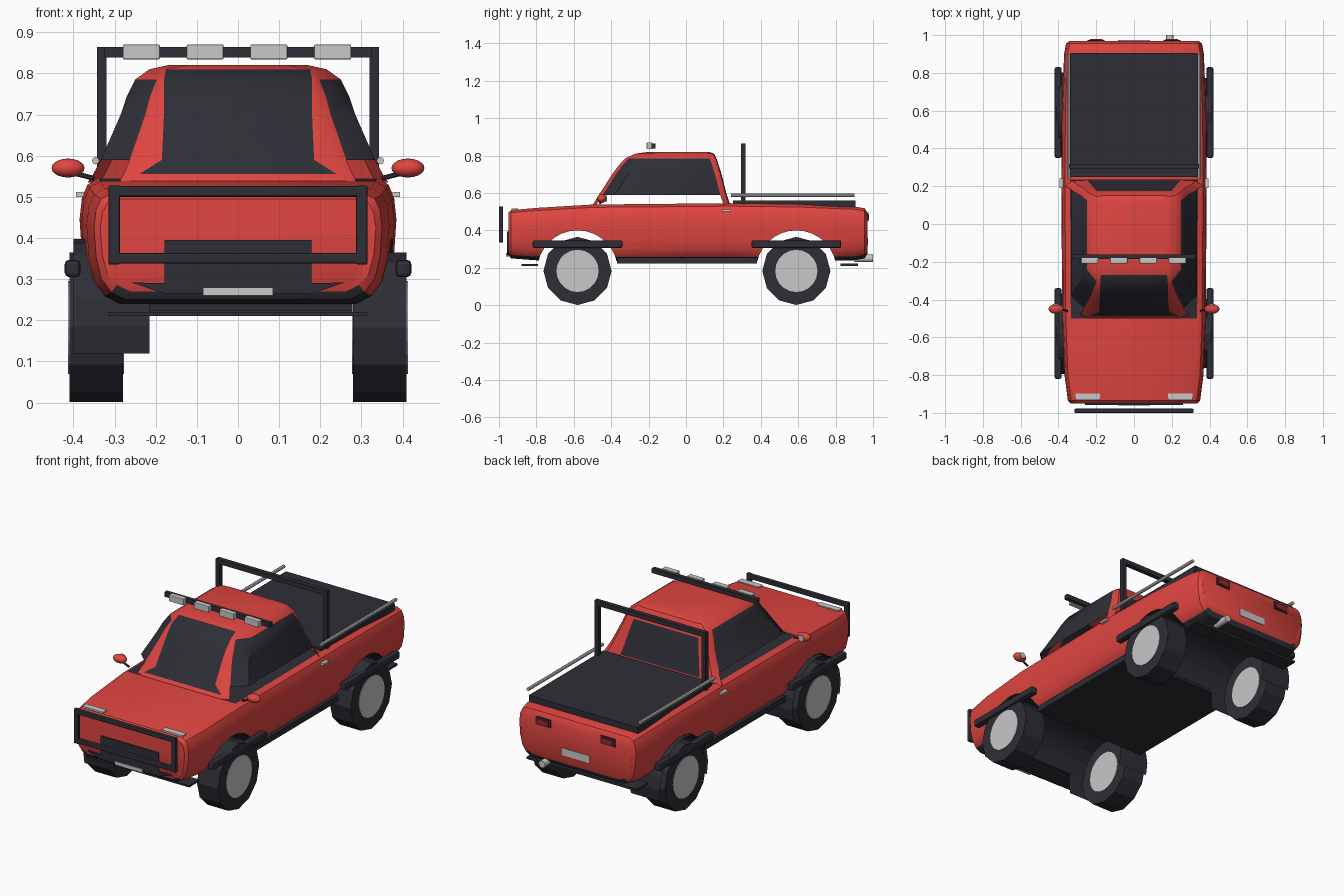
import bpy, bmesh, math
from mathutils import Matrix, Vector

if "Cube" in bpy.data.objects:
    bpy.data.objects.remove(bpy.data.objects["Cube"])


def material(name, rgb):
    m = bpy.data.materials.new(name)
    m.diffuse_color = (*rgb, 1)
    m.use_nodes = True
    m.node_tree.nodes["Principled BSDF"].inputs["Base Color"].default_value = m.diffuse_color
    return m


RED = material("red paint", (0.75, 0.06, 0.052))
DARK = material("dark trim", (0.027, 0.027, 0.037))
GREY = material("light grey", (0.58, 0.58, 0.58))
TAIL = material("dark red lens", (0.35, 0.02, 0.02))


def make(name, bm, mats, smooth=None):
    bmesh.ops.recalc_face_normals(bm, faces=bm.faces)
    me = bpy.data.meshes.new(name)
    bm.to_mesh(me)
    bm.free()
    for m in mats:
        me.materials.append(m)
    ob = bpy.data.objects.new(name, me)
    bpy.context.collection.objects.link(ob)
    if smooth:
        shade(ob, smooth)
    return ob


def shade(ob, angle):
    bpy.ops.object.select_all(action='DESELECT')
    ob.select_set(True)
    bpy.context.view_layer.objects.active = ob
    bpy.ops.object.shade_smooth_by_angle(angle=math.radians(angle))


def box(name, x, y, z, mat, bevel=0):
    """Box from (min, max) ranges on each axis."""
    bm = bmesh.new()
    bmesh.ops.create_cube(bm, size=1)
    for v in bm.verts:
        v.co = Vector([(r[0] + r[1]) / 2 + c * (r[1] - r[0]) for r, c in zip((x, y, z), v.co)])
    if bevel:
        bmesh.ops.bevel(bm, geom=bm.edges[:], offset=bevel, segments=2, affect='EDGES', profile=0.5)
    return make(name, bm, [mat])


def rod(name, a, b, radius, mat, sides=8, smooth=None):
    """Cylinder between two points."""
    a, b = Vector(a), Vector(b)
    d = b - a
    bm = bmesh.new()
    bmesh.ops.create_cone(bm, cap_ends=True, segments=sides, radius1=radius, radius2=radius, depth=d.length,
                          matrix=Matrix.Translation((a + b) / 2) @ d.to_track_quat('Z', 'Y').to_matrix().to_4x4())
    return make(name, bm, [mat], smooth)


def mirrored(x0, x1):
    return ((x0, x1), (-x1, -x0))


# Body shell: rounded section lofted along y (y, half width, top, bottom)
stations = [(-.95, .335, .495, .27), (-.935, .35, .508, .25), (-.8, .368, .52, .24), (-.5, .38, .538, .235),
            (.235, .385, .545, .235), (.6, .382, .54, .235), (.9, .37, .527, .24), (.955, .36, .518, .25),
            (.97, .34, .495, .275)]
half = [(.88, 1), (.95, .95), (.985, .85), (1, .68), (.985, .4), (.95, .2), (.88, .07), (.78, 0)]
outline = half + [(-x, t) for x, t in reversed(half)]
bm = bmesh.new()
rings = [[bm.verts.new((fx * w, y, zb + t * (zt - zb))) for fx, t in outline] for y, w, zt, zb in stations]
n = len(outline)
for k in range(len(rings) - 1):
    for i in range(n):
        j = (i + 1) % n
        f = bm.faces.new((rings[k][i], rings[k][j], rings[k + 1][j], rings[k + 1][i]))
        underside = 6 <= i <= 8
        cabin_floor = k == 3 and i == n - 1
        f.material_index = 1 if underside or cabin_floor else 0
bm.faces.new(rings[0])
bm.faces.new(rings[-1])
body = make("body", bm, [RED, DARK])

# Wheel arches cut through the body
for wy in (-.58, .59):
    cutter = rod("arch_cutter", (-.6, wy, .185), (.6, wy, .185), .215, RED, 32)
    cutter.data.materials.append(DARK)
    for p in cutter.data.polygons:
        p.material_index = 1
    cutter.hide_render = True
    mod = body.modifiers.new("arch", 'BOOLEAN')
    mod.object, mod.operation, mod.solver = cutter, 'DIFFERENCE', 'EXACT'
    bpy.context.view_layer.objects.active = body
    bpy.ops.object.modifier_apply(modifier="arch")
    bpy.data.objects.remove(cutter)
shade(body, 35)

# Cab: level rings (z, front y, rear y, half width, windscreen half, rear glass half)
levels = [(.535, -.50, .235, .365, .24, .25), (.555, -.487, .23, .352, .24, .245), (.59, -.465, .218, .333, .185, .235),
          (.70, -.395, .19, .285, .18, .21), (.745, -.362, .176, .270, .18, .2), (.785, -.325, .163, .25, .18, .19),
          (.81, -.27, .15, .215, .175, .16), (.82, -.20, .12, .17, .12, .12)]
bm = bmesh.new()
rings = []
for z, yf, yr, w, g, r in levels:
    right = [(g, yf), (max(.79 * w, g + .01), yf + .02), (w, yf + .085), (w, yr - .035), (.92 * w, yr - .005), (r, yr)]
    rings.append([bm.verts.new((x, y, z)) for x, y in right + [(-x, y) for x, y in reversed(right)]])
for k in range(len(levels) - 1):
    for i in range(12):
        j = (i + 1) % 12
        side = i in (1, 2, 8, 9)
        if side and k < 2:
            continue  # open gap below the side glass
        f = bm.faces.new((rings[k][i], rings[k][j], rings[k + 1][j], rings[k + 1][i]))
        glass = (side and k < 5) or (i == 11 and 1 <= k < 6) or (i == 5 and 1 <= k < 4)
        f.material_index = 1 if glass else 0
bm.faces.new(rings[-1])
make("cab", bm, [RED, DARK], 40)

# Wheels with hubs showing on both faces, and straight fender flares
for end, wy in (("front", -.58), ("rear", .59)):
    for s in (-1, 1):
        bm = bmesh.new()
        bmesh.ops.create_cone(bm, cap_ends=True, segments=12, radius1=.182, radius2=.182, depth=.13,
                              matrix=Matrix.Translation((s * .345, wy, .183)) @ Matrix.Rotation(math.pi / 2, 4, 'Y'))
        make(end + "_tyre", bm, [DARK])
        rod(end + "_hub", (s * .277, wy, .183), (s * .413, wy, .183), .113, GREY, 20)
    for x in mirrored(.383, .421):
        box(end + "_flare", x, (wy - .24, wy + .24), (.305, .347), DARK, .01)
    # Open arch liner on the left side
    bm = bmesh.new()
    pairs = []
    for a in range(-18, 199, 18):
        c, s = math.cos(math.radians(a)), math.sin(math.radians(a))
        pairs.append([bm.verts.new((x, wy + .213 * c, .185 + .213 * s)) for x in (-.4, -.215)])
    for p, q in zip(pairs, pairs[1:]):
        bm.faces.new((p[0], p[1], q[1], q[0]))
    make(end + "_arch_liner", bm, [DARK])

# Underbody, sills and skid plates
box("underbody", (-.355, .355), (-.37, .38), (.222, .255), DARK)
box("front_splitter", (-.315, .315), (-.88, -.79), (.21, .22), DARK)
box("rear_skirt", (-.34, .34), (.825, .92), (.21, .222), DARK)

# Front bull bar
for z in (.351, .513):
    box("bull_bar_rail", (-.315, .315), (-1, -.978), (z - .013, z + .013), DARK, .005)
for x in mirrored(.287, .315):
    box("bull_bar_post", x, (-1, -.978), (.335, .528), DARK, .005)

# Grille with lower intake points
shape = [(.178, .395), (.178, .29), (.26, .292), (.18, .265)]
bm = bmesh.new()
face = bm.faces.new([bm.verts.new((x, -.957, z)) for x, z in shape + [(-x, z) for x, z in reversed(shape)]])
ext = bmesh.ops.extrude_face_region(bm, geom=[face])
for v in ext['geom']:
    if isinstance(v, bmesh.types.BMVert):
        v.co.y += .01
make("grille", bm, [DARK])
box("front_plate", (-.085, .085), (-.962, -.945), (.26, .28), GREY)
box("rear_plate", (-.085, .085), (.962, .974), (.32, .36), GREY)

# Head lamps and tail lamps
for x in mirrored(.18, .31):
    box("head_lamp", x, (-.932, -.897), (.495, .517), GREY)
for x in mirrored(.155, .245):
    box("tail_lamp_surround", x, (.96, .975), (.45, .495), DARK)
    box("tail_lamp", (x[0] + .012, x[1] - .012), (.965, .979), (.458, .484), TAIL)

# Exhaust
rod("exhaust", (.19, .9, .25), (.19, 1, .25), .02, GREY, 12, 40)

# Roof light bar
box("light_bar", (-.325, .325), (-.185, -.162), (.838, .864), DARK)
for x in (-.235, -.08, .075, .23):
    box("roof_lamp", (x - .045, x + .045), (-.21, -.18), (.834, .87), GREY, .003)

# Bed cover, roll bar and side rails
box("bed_cover", (-.337, .337), (.25, .905), (.525, .56), DARK)
box("roll_bar_top", (-.343, .343), (.293, .318), (.838, .864), DARK)
for x in mirrored(.319, .343):
    box("roll_bar_leg", x, (.293, .318), (.54, .858), DARK)
for s in (-1, 1):
    rod("bed_rail", (s * .346, .24, .588), (s * .346, .9, .588), .009, GREY, 8)

# Door mirrors and handles
for s in (-1, 1):
    bm = bmesh.new()
    bmesh.ops.create_uvsphere(bm, u_segments=16, v_segments=10, radius=1,
                              matrix=Matrix.Translation((s * .413, -.45, .57)) @ Matrix.Diagonal((.04, .026, .023, 1)))
    make("door_mirror", bm, [RED], 60)
    rod("mirror_glass", (s * .413, -.44, .57), (s * .413, -.423, .57), .017, GREY, 12)
    rod("mirror_arm", (s * .35, -.46, .545), (s * .4, -.45, .558), .006, DARK, 6)
for x in mirrored(.375, .394):
    box("door_handle", x, (.19, .24), (.5, .512), GREY)
